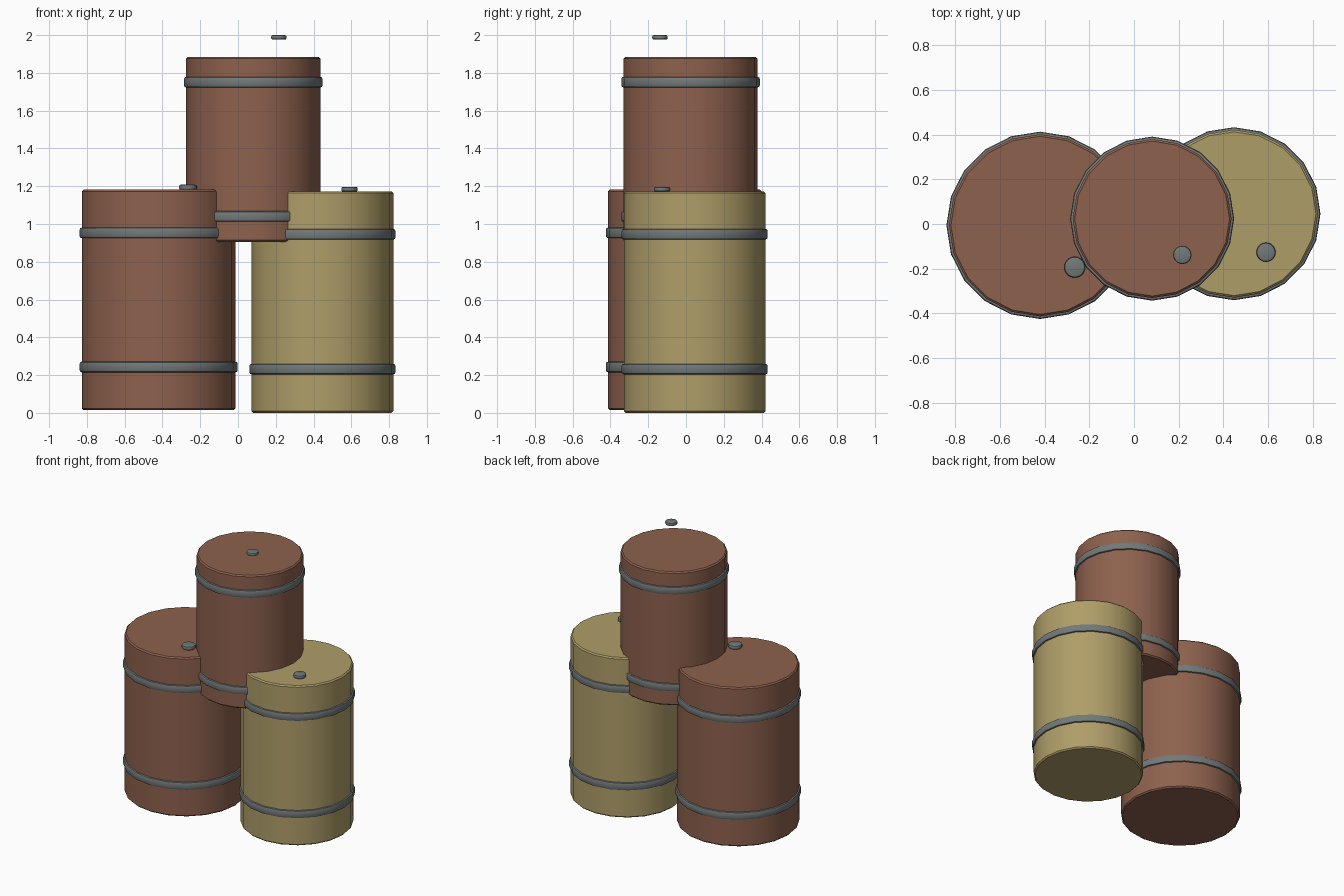
import bpy
import math

if "Cube" in bpy.data.objects:
    bpy.data.objects.remove(bpy.data.objects["Cube"])


def material(name, rgb):
    mat = bpy.data.materials.new(name)
    mat.diffuse_color = (*rgb, 1)
    mat.use_nodes = True
    mat.node_tree.nodes["Principled BSDF"].inputs["Base Color"].default_value = mat.diffuse_color
    return mat


RUST = material("rust_paint", (0.27, 0.12, 0.075))
YELLOW = material("yellow_paint", (0.43, 0.34, 0.14))
STEEL = material("steel", (0.17, 0.19, 0.19))


def disc(name, x, y, z0, z1, radius, mat, bevel, segments=1):
    """Upright 20-sided cylinder with softened rims and a vertex on +x."""
    bpy.ops.mesh.primitive_cylinder_add(
        vertices=20, radius=radius, depth=z1 - z0, location=(x, y, (z0 + z1) / 2))
    ob = bpy.context.object
    ob.name = name
    ob.data.materials.append(mat)
    mod = ob.modifiers.new("rim", 'BEVEL')
    mod.width = bevel
    mod.segments = segments
    mod.limit_method = 'ANGLE'
    mod.angle_limit = math.radians(40)
    bpy.ops.object.modifier_apply(modifier="rim")
    bpy.ops.object.shade_smooth_by_angle(angle=math.radians(30))
    return ob


def barrel(name, x, y, z0, z1, radius, mat, bands, bung):
    # Drum body
    disc(name + "_body", x, y, z0, z1, radius, mat, 0.009)
    # Two hoops around the body
    for label, z in zip(("lower", "upper"), bands):
        disc(f"{name}_{label}_hoop", x, y, z - 0.028, z + 0.028,
             radius + 0.0115, STEEL, 0.011, 2)
    # Cap on (or hovering above) the lid
    bx, by, bz0, bz1, br = bung
    disc(name + "_cap", bx, by, bz0, bz1, br, STEEL, 0.009, 2)


barrel("left_barrel", -0.42, -0.006, 0.015, 1.182, 0.407, RUST,
       (0.243, 0.953), (-0.265, -0.193, 1.180, 1.208, 0.047))
barrel("right_barrel", 0.447, 0.046, 0.0, 1.173, 0.375, YELLOW,
       (0.232, 0.946), (0.590, -0.126, 1.171, 1.197, 0.043))
barrel("top_barrel", 0.081, 0.024, 0.905, 1.884, 0.355, RUST,
       (1.040, 1.751), (0.216, -0.138, 1.976, 2.0, 0.041))
